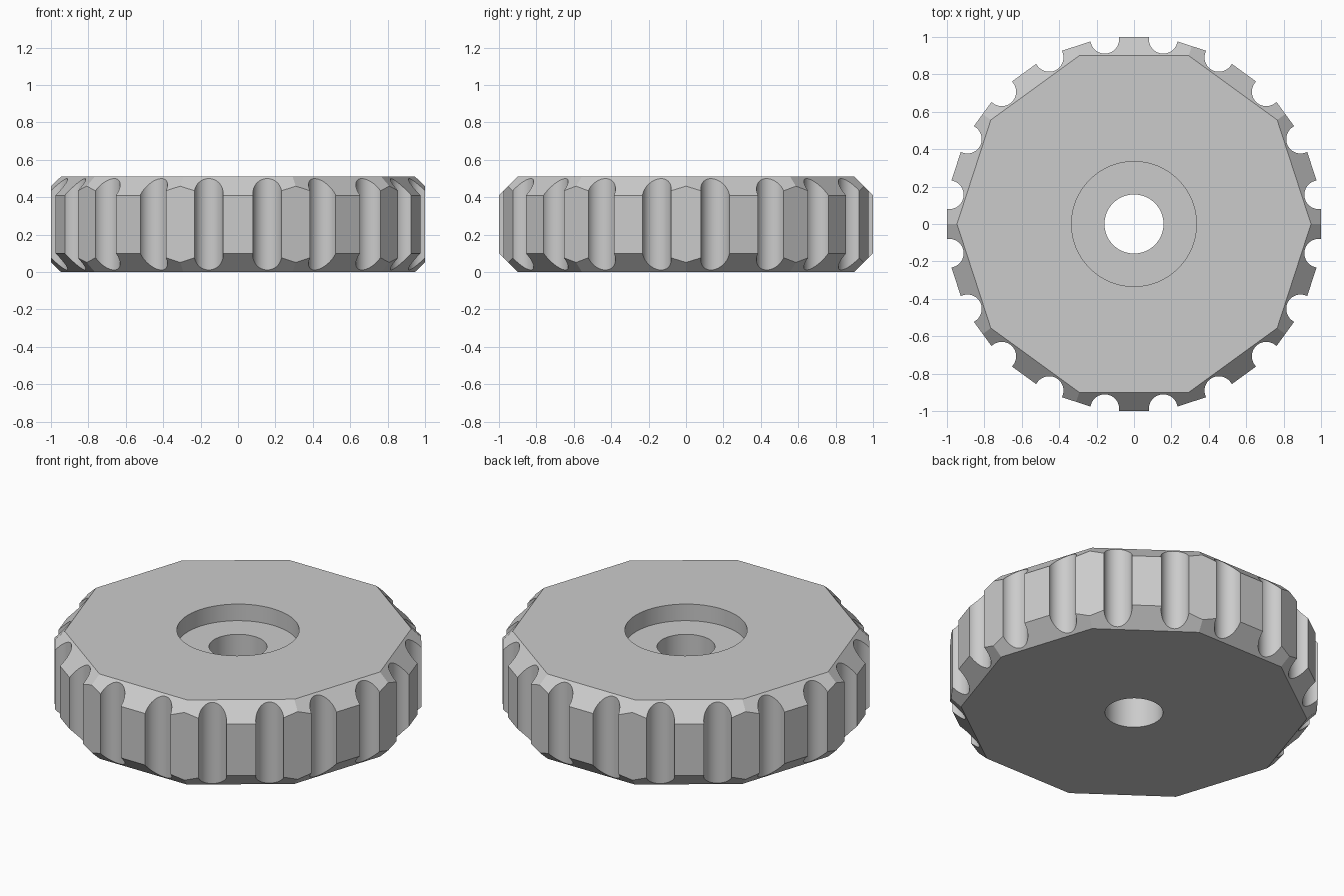
import bpy, bmesh
from math import cos, sin, pi, radians
from mathutils import Vector

default = bpy.data.objects.get("Cube")
if default:
    bpy.data.objects.remove(default, do_unlink=True)

HEIGHT = 0.51
CHAMFER = 0.1
GRIPS = 20      # flats around the rim
BEVELS = 10     # facets of each chamfer


def add_prism(bm, sides, radius, z0, z1, centre=(0, 0), phase=0):
    angles = [phase + 2 * pi * i / sides for i in range(sides)]
    ring = [bm.verts.new((centre[0] + radius * cos(a), centre[1] + radius * sin(a), z0))
            for a in angles]
    base = bm.faces.new(ring)
    extruded = bmesh.ops.extrude_face_region(bm, geom=[base])["geom"]
    top = [v for v in extruded if isinstance(v, bmesh.types.BMVert)]
    bmesh.ops.translate(bm, verts=top, vec=(0, 0, z1 - z0))


def make_object(name, bm):
    bmesh.ops.recalc_face_normals(bm, faces=bm.faces)
    mesh = bpy.data.meshes.new(name)
    bm.to_mesh(mesh)
    bm.free()
    obj = bpy.data.objects.new(name, mesh)
    bpy.context.collection.objects.link(obj)
    return obj


def cut(target, bm, name):
    cutter = make_object(name, bm)
    cutter.hide_render = True
    mod = target.modifiers.new(name, "BOOLEAN")
    mod.operation = "DIFFERENCE"
    mod.solver = "EXACT"
    mod.object = cutter
    bpy.context.view_layer.objects.active = target
    bpy.ops.object.modifier_apply(modifier=name)
    bpy.data.objects.remove(cutter, do_unlink=True)


# Faceted disc, with flat chamfers sliced off the top and bottom rims
bm = bmesh.new()
add_prism(bm, GRIPS, 1 / cos(pi / GRIPS), 0, HEIGHT, phase=pi / GRIPS)
for i in range(BEVELS):
    a = (2 * i + 1) * pi / BEVELS
    for z, up in ((HEIGHT, 1), (0, -1)):
        inner = 1 - CHAMFER
        cut_result = bmesh.ops.bisect_plane(
            bm, geom=bm.verts[:] + bm.edges[:] + bm.faces[:], dist=1e-5,
            plane_co=(inner * cos(a), inner * sin(a), z),
            plane_no=Vector((cos(a), sin(a), up)).normalized(), clear_outer=True)
        rim = [e for e in cut_result["geom_cut"] if isinstance(e, bmesh.types.BMEdge)]
        bmesh.ops.holes_fill(bm, edges=rim, sides=0)
knob = make_object("knob_wheel", bm)

# Round finger grooves at the corners of the rim
bm = bmesh.new()
for i in range(GRIPS):
    a = (2 * i + 1) * pi / GRIPS
    add_prism(bm, 48, 0.077, -0.1, HEIGHT + 0.1, (cos(a), sin(a)))
cut(knob, bm, "finger_grooves")

# Shallow recess in the top, and the through hole
bm = bmesh.new()
add_prism(bm, 64, 0.334, HEIGHT - 0.1, HEIGHT + 0.1)
cut(knob, bm, "recess")
bm = bmesh.new()
add_prism(bm, 64, 0.158, -0.1, HEIGHT + 0.1)
cut(knob, bm, "centre_hole")

# Plain grey finish
grey = bpy.data.materials.new("plain_grey")
grey.use_nodes = True
colour = (0.6, 0.6, 0.6, 1)
grey.diffuse_color = colour
grey.node_tree.nodes["Principled BSDF"].inputs["Base Color"].default_value = colour
knob.data.materials.clear()
knob.data.materials.append(grey)

# Smooth only the round cuts
bpy.ops.object.select_all(action="DESELECT")
knob.select_set(True)
bpy.context.view_layer.objects.active = knob
bpy.ops.object.shade_smooth_by_angle(angle=radians(15))
